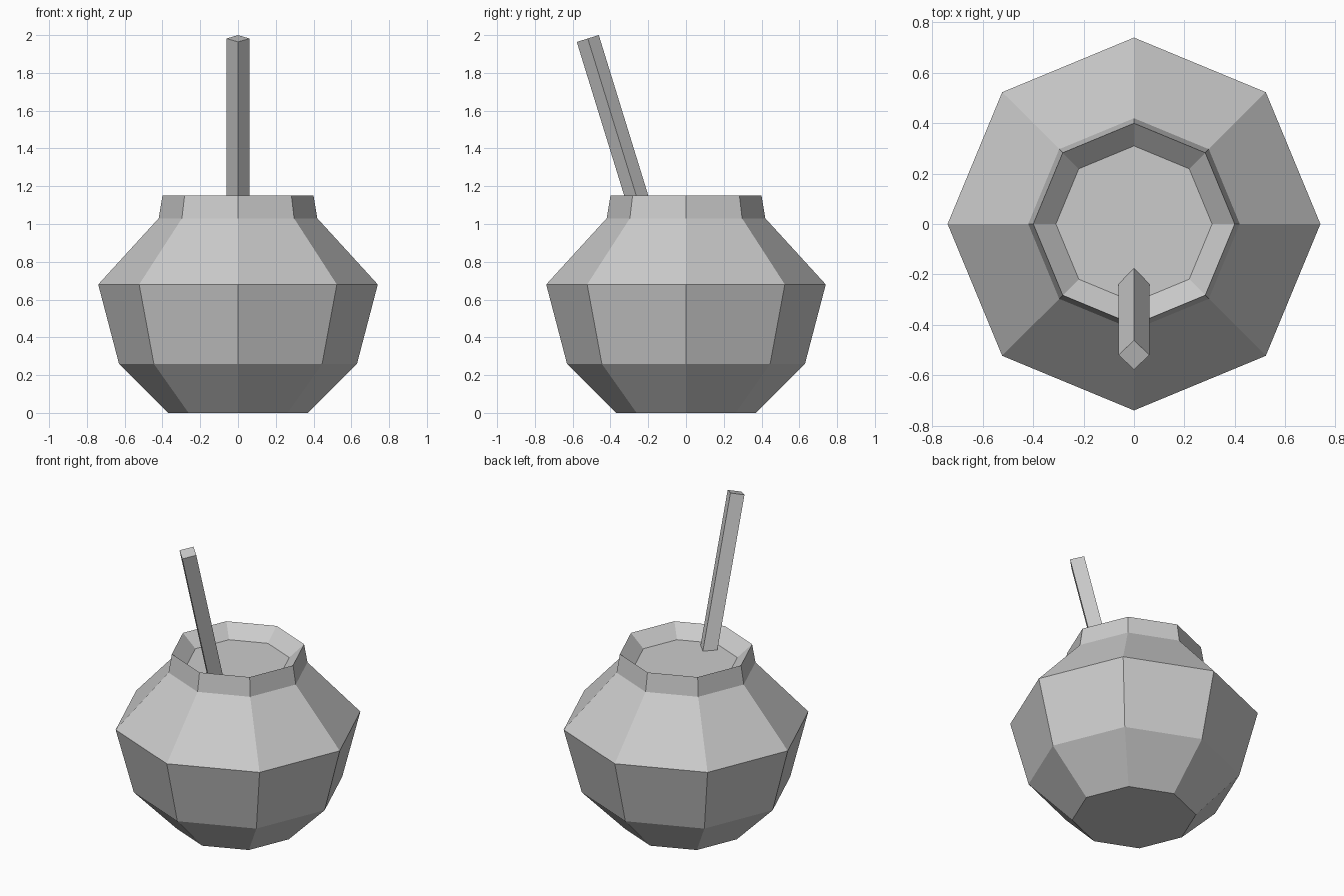
import bpy
import bmesh
import math
from mathutils import Vector, Matrix

if "Cube" in bpy.data.objects:
    bpy.data.objects.remove(bpy.data.objects["Cube"], do_unlink=True)

# One shared colour
grey = bpy.data.materials.new("light_grey")
grey.use_nodes = True
colour = (0.6, 0.6, 0.6, 1)
grey.diffuse_color = colour
grey.node_tree.nodes["Principled BSDF"].inputs["Base Color"].default_value = colour


def add_object(name, bm):
    bmesh.ops.recalc_face_normals(bm, faces=bm.faces)
    mesh = bpy.data.meshes.new(name)
    bm.to_mesh(mesh)
    bm.free()
    mesh.materials.append(grey)
    obj = bpy.data.objects.new(name, mesh)
    bpy.context.collection.objects.link(obj)
    return obj


def lathe(name, profile, sides):
    """Join rings of (radius, height) and close both ends."""
    bm = bmesh.new()
    rings = []
    for radius, z in profile:
        ring = []
        for i in range(sides):
            a = math.tau * i / sides
            ring.append(bm.verts.new((radius * math.cos(a), radius * math.sin(a), z)))
        rings.append(ring)
    for low, high in zip(rings, rings[1:]):
        for i in range(sides):
            j = (i + 1) % sides
            bm.faces.new((low[i], low[j], high[j], high[i]))
    bm.faces.new(rings[0][::-1])
    bm.faces.new(rings[-1])
    return add_object(name, bm)


def rod(name, start, end, radius, sides):
    """Straight prism between two points."""
    axis = end - start
    turn = Matrix.Rotation(math.atan2(-axis.y, axis.z), 4, "X")
    bm = bmesh.new()
    bmesh.ops.create_cone(
        bm, cap_ends=True, segments=sides, radius1=radius, radius2=radius,
        depth=axis.length, matrix=Matrix.Translation((start + end) / 2) @ turn)
    return add_object(name, bm)


# Eight-sided gourd cup, with a neck and a sunken surface inside the rim
lathe("gourd_cup", [(0.37, 0), (0.63, 0.26), (0.74, 0.68), (0.42, 1.03),
                    (0.40, 1.15), (0.31, 1.07)], 8)

# Square straw leaning out over the front
rod("straw", Vector((0, -0.22, 1.01)), Vector((0, -0.52, 1.982)), 0.061, 4)
